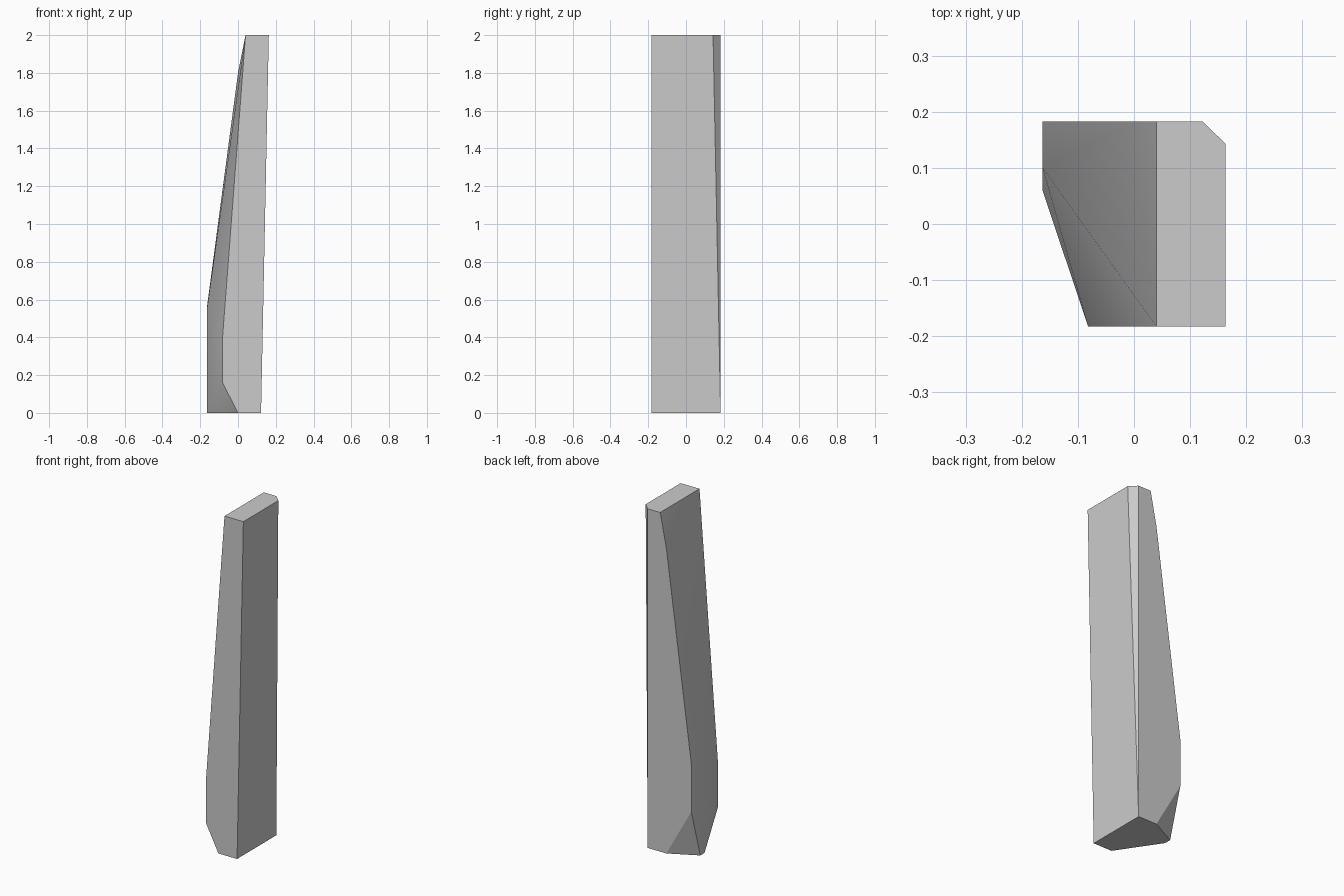
import bpy
import bmesh
import math

default_cube = bpy.data.objects.get("Cube")
if default_cube:
    bpy.data.objects.remove(default_cube, do_unlink=True)


def make_material(name, colour):
    material = bpy.data.materials.new(name)
    material.use_nodes = True
    material.diffuse_color = colour
    material.node_tree.nodes["Principled BSDF"].inputs["Base Color"].default_value = colour
    return material


def add_outline(mesh, y, outline):
    """Add the corners of an upright x-z outline at depth y."""
    for x, z in outline:
        mesh.verts.new((x, y, z))


def build_faceted_solid(name, mesh, material):
    """Wrap the corners in a closed faceted shell and make an object of it."""
    shell = bmesh.ops.convex_hull(mesh, input=mesh.verts)
    spare = [v for v in shell["geom_interior"] if isinstance(v, bmesh.types.BMVert)]
    bmesh.ops.delete(mesh, geom=spare, context="VERTS")
    bmesh.ops.dissolve_limit(mesh, angle_limit=math.radians(0.5),
                             verts=mesh.verts, edges=mesh.edges)
    bmesh.ops.recalc_face_normals(mesh, faces=mesh.faces)
    data = bpy.data.meshes.new(name)
    mesh.to_mesh(data)
    mesh.free()
    data.materials.append(material)
    solid = bpy.data.objects.new(name, data)
    bpy.context.collection.objects.link(solid)
    return solid


HEIGHT = 2.0
SIDE = 0.163      # half width
DEPTH = 0.183     # half depth
FOOT = 0.122      # width of the inner side at the base
RIDGE = 0.04      # where the slope meets the flat top

stone_grey = make_material("stone grey", (0.6, 0.6, 0.6, 1.0))
corners = bmesh.new()

# Front face: narrow, with a clipped lower corner
add_outline(corners, -DEPTH, [
    (RIDGE, HEIGHT), (SIDE, HEIGHT), (FOOT, 0), (0, 0),
    (-FOOT * 0.67, 0.16), (-FOOT * 0.67, 0.4)])

# Back face: wider, bent near the top and clipped at the foot
add_outline(corners, DEPTH, [
    (RIDGE, HEIGHT), (FOOT, HEIGHT), (FOOT, 0), (0, 0),
    (-SIDE, 0.29), (-SIDE, 0.57), (0, 1.8)])

# Tapering chamfer on the back edge
add_outline(corners, DEPTH - RIDGE, [(SIDE, HEIGHT)])

# Outer side: flat patch and the slanted lower corner
add_outline(corners, 0.1, [(-SIDE, 0), (-SIDE, 0.56)])
add_outline(corners, 0.06, [(-SIDE, 0), (-SIDE, 0.3)])

pillar = build_faceted_solid("stone_pillar", corners, stone_grey)

# Soft shading across shallow bends, crisp main edges
bpy.ops.object.select_all(action="DESELECT")
pillar.select_set(True)
bpy.context.view_layer.objects.active = pillar
bpy.ops.object.shade_smooth_by_angle(angle=math.radians(30))
